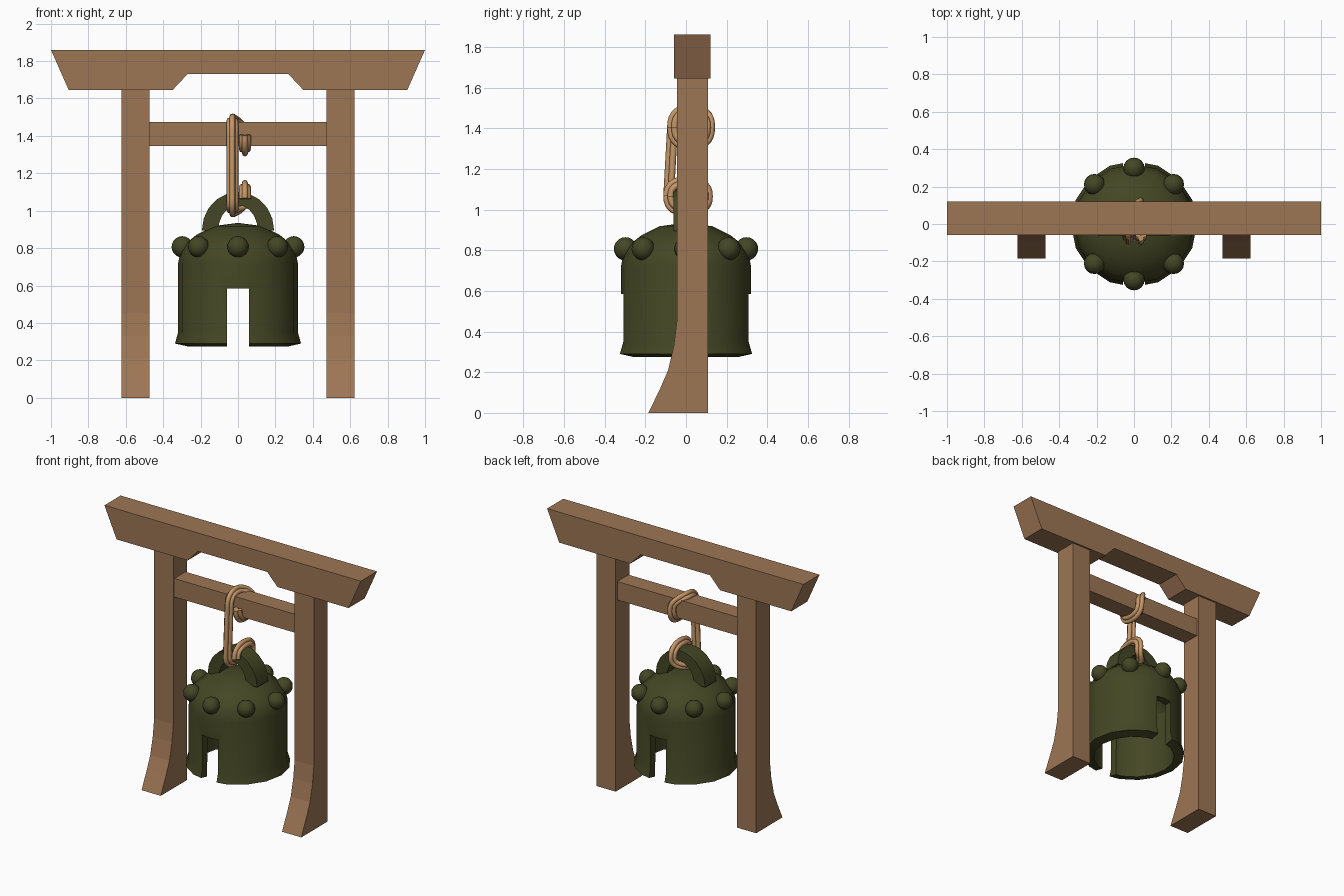
import bpy, bmesh, math
from mathutils import Vector, Matrix

if "Cube" in bpy.data.objects:
    bpy.data.objects.remove(bpy.data.objects["Cube"])

def material(name, rgb):
    m = bpy.data.materials.new(name)
    m.diffuse_color = (*rgb, 1)
    m.use_nodes = True
    m.node_tree.nodes["Principled BSDF"].inputs["Base Color"].default_value = m.diffuse_color
    return m

WOOD = material("brown wood", (0.34, 0.18, 0.09))
BRONZE = material("dark green bronze", (0.058, 0.062, 0.018))
ROPE = material("tan rope", (0.56, 0.31, 0.14))

def finish(name, bm, mat, smooth=None):
    bmesh.ops.recalc_face_normals(bm, faces=bm.faces)
    me = bpy.data.meshes.new(name)
    bm.to_mesh(me)
    bm.free()
    me.materials.append(mat)
    ob = bpy.data.objects.new(name, me)
    bpy.context.collection.objects.link(ob)
    if smooth:
        shade(ob, smooth)
    return ob

def shade(ob, angle):
    bpy.ops.object.select_all(action='DESELECT')
    ob.select_set(True)
    bpy.context.view_layer.objects.active = ob
    bpy.ops.object.shade_smooth_by_angle(angle=math.radians(angle))

def prism(name, pts, axis, a, b, mat, smooth=None):
    """Extrude a 2D outline along x (pts = y,z) or along y (pts = x,z)."""
    bm = bmesh.new()
    at = (lambda p, t: (t, p[0], p[1])) if axis == 'x' else (lambda p, t: (p[0], t, p[1]))
    f = bm.faces.new([bm.verts.new(at(p, a)) for p in pts])
    r = bmesh.ops.extrude_face_region(bm, geom=[f])
    d = Vector((b - a, 0, 0)) if axis == 'x' else Vector((0, b - a, 0))
    bmesh.ops.translate(bm, vec=d, verts=[v for v in r['geom'] if isinstance(v, bmesh.types.BMVert)])
    return finish(name, bm, mat, smooth)

def rect(u, v, z0, z1):
    return [(u, z0), (v, z0), (v, z1), (u, z1)]

# Frame: top beam with tapered ends and notch, posts with curved feet, crossbar
half = [(0.27, 1.73), (0.35, 1.645), (0.905, 1.645), (1.0, 1.86)]
prism("top_beam", half + [(-x, z) for x, z in reversed(half)], 'y', -0.06, 0.12, WOOD)
post = [(0.108, 0), (0.108, 1.645), (-0.045, 1.645), (-0.045, 0.45), (-0.06, 0.33),
        (-0.088, 0.21), (-0.127, 0.12), (-0.185, 0)]
for side, x in (("left", -0.548), ("right", 0.548)):
    prism(side + "_post", post, 'x', x - 0.075, x + 0.075, WOOD)
prism("crossbar", rect(-0.035, 0.09, 1.345, 1.475), 'x', -0.475, 0.475, WOOD)

# Bell: lathed thick shell with 16 sides
profile = [(0, 0.935), (0.13, 0.918), (0.22, 0.873), (0.28, 0.825), (0.308, 0.78), (0.32, 0.72),
           (0.32, 0.35), (0.337, 0.29), (0.27, 0.275), (0.265, 0.72), (0.2, 0.82), (0, 0.87)]
bm = bmesh.new()
vs = [bm.verts.new((r, 0, z)) for r, z in profile]
es = [bm.edges.new(e) for e in zip(vs, vs[1:])]
bmesh.ops.spin(bm, geom=vs + es, cent=(0, 0, 0), axis=(0, 0, 1), angle=math.tau, steps=16)
bmesh.ops.remove_doubles(bm, verts=bm.verts, dist=1e-4)
bell = finish("bell", bm, BRONZE)

# Slot cut through the front and back of the bell
cutter = prism("slot_cutter", rect(-0.06, 0.06, 0.1, 0.585), 'y', -0.5, 0.5, BRONZE)
cutter.hide_render = True
mod = bell.modifiers.new("slot", 'BOOLEAN')
mod.operation, mod.object, mod.solver = 'DIFFERENCE', cutter, 'EXACT'
bpy.context.view_layer.objects.active = bell
bpy.ops.object.modifier_apply(modifier=mod.name)
bpy.data.objects.remove(cutter)
shade(bell, 30)

# Eight round studs
bm = bmesh.new()
for i in range(8):
    a = i * math.pi / 4
    bmesh.ops.create_uvsphere(bm, u_segments=16, v_segments=10, radius=0.057,
        matrix=Matrix.Translation((0.298 * math.cos(a), 0.298 * math.sin(a), 0.807)))
finish("bell_studs", bm, BRONZE, 60)

# Arched handle
def arch(a, b):
    return [(a * math.cos(i * math.pi / 10), 0.895 + b * math.sin(i * math.pi / 10)) for i in range(11)]
prism("bell_handle", arch(0.193, 0.205) + arch(0.105, 0.135)[::-1], 'y', -0.062, 0.062, BRONZE, 40)

# Rope: one path wound round the crossbar, down the front, and round the handle
def wind(start, end, cy, cz, ry, rz, xs, s0, s1):
    pts = []
    for d in range(start, end + 1, 12):
        a = math.radians(d)
        c, s = math.cos(a), math.sin(a)
        t = min(1, max(0, (d - s0) / (s1 - s0)))
        t = t * t * (3 - 2 * t)
        pts.append(Vector((xs[0] + (xs[1] - xs[0]) * t,
                           cy + ry * math.copysign(abs(c) ** 0.8, c),
                           cz + rz * math.copysign(abs(s) ** 0.8, s))))
    return pts

path = wind(-180, 180, 0.025, 1.405, 0.088, 0.085, (0.037, -0.03), 0, 95)
path += wind(180, 540, 0.01, 1.065, 0.092, 0.07, (-0.03, 0.037), 265, 350)

# Three strands laid side by side along the path
cu = bpy.data.curves.new("rope", 'CURVE')
cu.dimensions = '3D'
cu.bevel_depth, cu.bevel_resolution, cu.use_fill_caps = 0.016, 2, True
for k in range(3):
    a = math.radians(90 + 120 * k)
    sp = cu.splines.new('POLY')
    sp.points.add(len(path) - 1)
    for i, p in enumerate(path):
        t = path[min(i + 1, len(path) - 1)] - path[max(i - 1, 0)]
        n = Vector((0, t.z, -t.y)).normalized()
        q = p + n * 0.014 * math.sin(a) + Vector((0.018 * math.cos(a), 0, 0))
        sp.points[i].co = (*q, 1)
cu.materials.append(ROPE)
rope = bpy.data.objects.new("rope", cu)
bpy.context.collection.objects.link(rope)
bpy.ops.object.select_all(action='DESELECT')
rope.select_set(True)
bpy.context.view_layer.objects.active = rope
bpy.ops.object.convert(target='MESH')
shade(bpy.context.view_layer.objects.active, 50)
